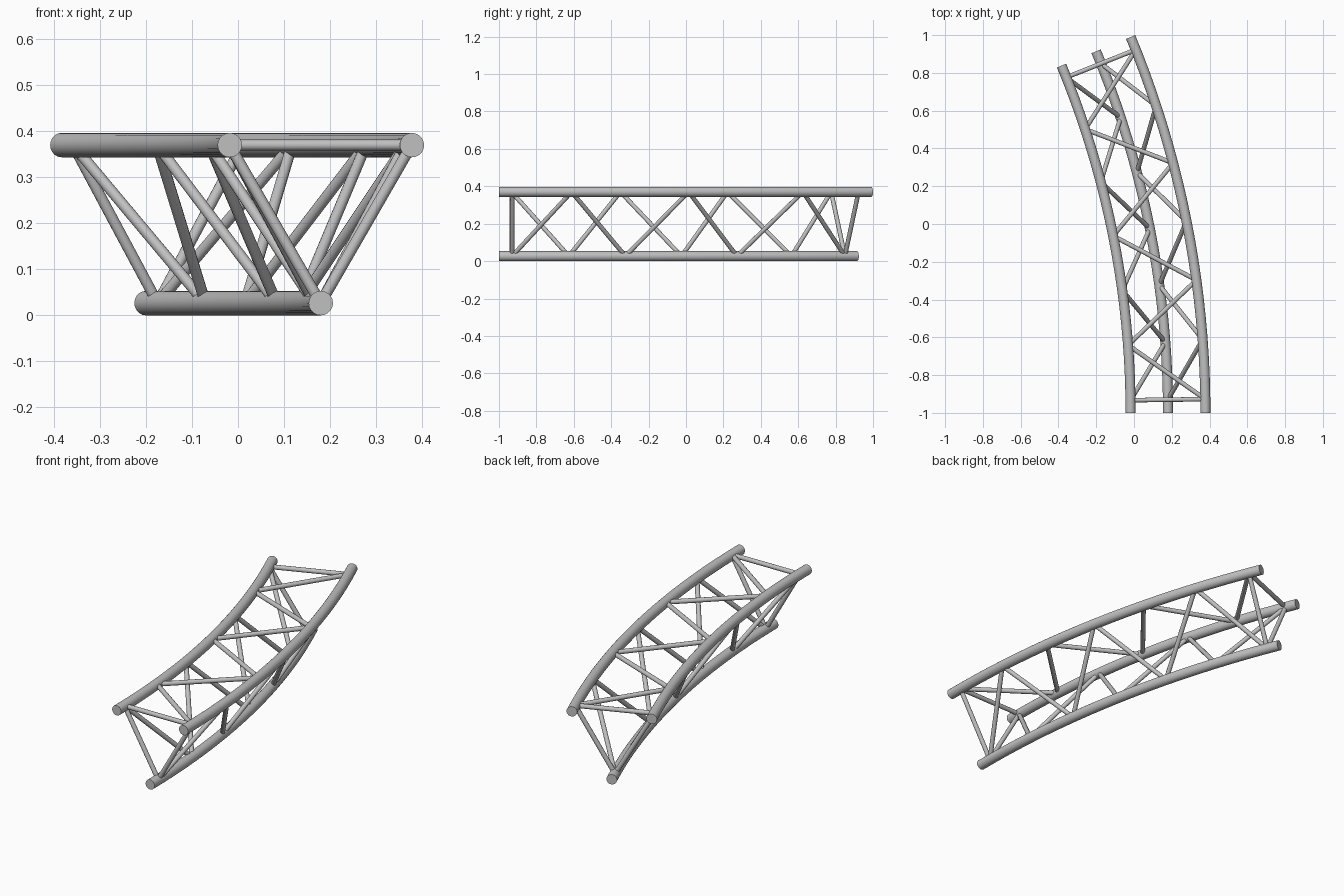
import bpy, bmesh
from math import radians, sin, cos
from mathutils import Vector, Matrix

cube = bpy.data.objects.get("Cube")
if cube:
    bpy.data.objects.remove(cube, do_unlink=True)

steel = bpy.data.materials.new("grey_steel")
steel.use_nodes = True
GREY = (0.53, 0.53, 0.53, 1)
steel.diffuse_color = GREY
steel.node_tree.nodes["Principled BSDF"].inputs["Base Color"].default_value = GREY

CENTRE = Vector((-4.822, -1, 0))          # centre of the bend
SWEEP = 22.5                              # bend angle in degrees
TUBE, ROD = 0.0265, 0.012                 # tube and brace radii
CHORDS = {"outer": (5.2, 0.37), "inner": (4.804, 0.37), "bottom": (5.002, TUBE)}


def finish(name, bm):
    bmesh.ops.recalc_face_normals(bm, faces=bm.faces)
    mesh = bpy.data.meshes.new(name)
    bm.to_mesh(mesh)
    bm.free()
    mesh.materials.append(steel)
    obj = bpy.data.objects.new(name, mesh)
    bpy.context.collection.objects.link(obj)
    return obj


def chord(name, radius, z):
    """Main tube: a circle spun about the centre of the bend, capped at both ends."""
    bm = bmesh.new()
    place = Matrix.Translation(CENTRE + Vector((radius, 0, z))) @ Matrix.Rotation(radians(90), 4, "X")
    ring = bmesh.ops.create_circle(bm, segments=20, radius=TUBE, cap_ends=False, matrix=place)
    edges = list({e for v in ring["verts"] for e in v.link_edges})
    bmesh.ops.spin(bm, geom=ring["verts"] + edges, cent=CENTRE, axis=(0, 0, 1),
                   angle=radians(SWEEP), steps=20, use_duplicate=False)
    bmesh.ops.holes_fill(bm, edges=[e for e in bm.edges if e.is_boundary], sides=0)
    return finish(name, bm)


def node(which, k):
    """Joint k (0 to 6) on the centre line of a main tube."""
    radius, z = CHORDS[which]
    angle = radians(0.8 + k * (SWEEP - 1.6) / 6)
    return CENTRE + Vector((radius * cos(angle), radius * sin(angle), z))


def brace(name, a, b):
    """Thin round rod between two joints."""
    bm = bmesh.new()
    d = b - a
    place = Matrix.Translation((a + b) / 2) @ d.to_track_quat("Z", "Y").to_matrix().to_4x4()
    bmesh.ops.create_cone(bm, cap_ends=True, segments=12, radius1=ROD, radius2=ROD,
                          depth=d.length, matrix=place)
    return finish(name, bm)


# Main tubes
parts = [chord(name + "_tube", *spec) for name, spec in CHORDS.items()]

# Each side has a zigzag of diagonals and a straight strut at both ends
for side, first, second in (("top", "outer", "inner"),
                            ("outer_side", "bottom", "outer"),
                            ("inner_side", "inner", "bottom")):
    pair = (first, second)
    for k in range(6):
        parts.append(brace(f"{side}_diagonal_{k + 1}",
                           node(pair[k % 2], k), node(pair[(k + 1) % 2], k + 1)))
    for label, k in (("front", 0), ("back", 6)):
        parts.append(brace(f"{side}_{label}_strut", node(first, k), node(second, k)))

# Smooth round walls, sharp end caps
bpy.ops.object.select_all(action="DESELECT")
for obj in parts:
    obj.select_set(True)
bpy.context.view_layer.objects.active = parts[0]
bpy.ops.object.shade_smooth_by_angle(angle=radians(35))
